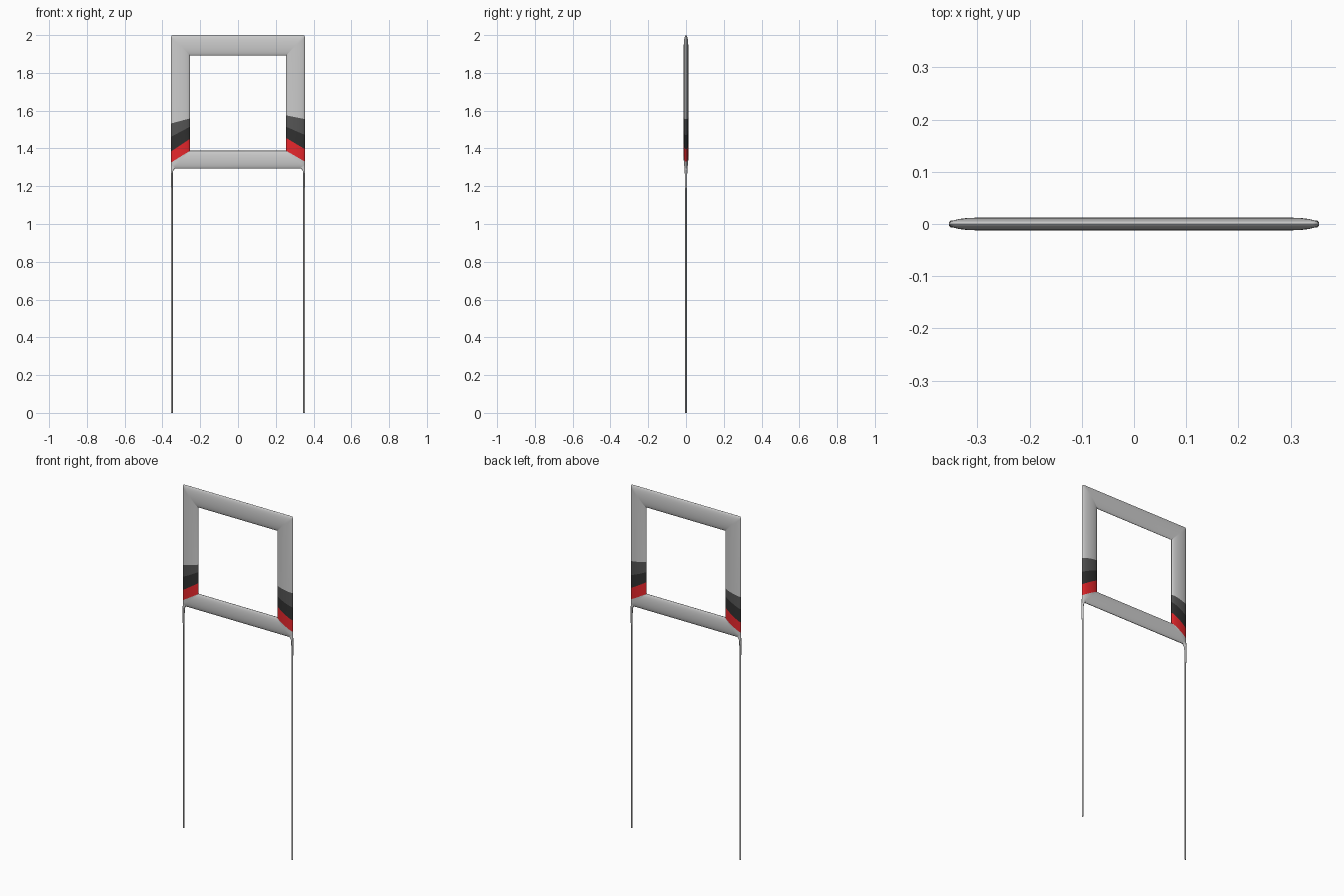
import bpy, bmesh, math

if "Cube" in bpy.data.objects:
    bpy.data.objects.remove(bpy.data.objects["Cube"])

N = 28            # points around the lens-shaped section
HALF = 0.012      # half thickness of the frame
OUT, INN = 0.355, 0.254
TOP, TOP_IN, BOT_IN, BOT = 2.0, 1.891, 1.388, 1.293


def material(name, rgb):
    m = bpy.data.materials.new(name)
    m.diffuse_color = (*rgb, 1)
    m.use_nodes = True
    m.node_tree.nodes["Principled BSDF"].inputs["Base Color"].default_value = m.diffuse_color
    return m


def loft(name, stations, mat=None, keep_caps=False):
    """Skin elliptical sections; station = (outer xz, inner xz, half thickness)."""
    bm = bmesh.new()
    rings = []
    for (ox, oz), (ix, iz), h in stations:
        ring = []
        for k in range(N):
            a = 2 * math.pi * k / N
            t = (1 - math.cos(a)) / 2
            ring.append(bm.verts.new((ox + (ix - ox) * t, h * math.sin(a), oz + (iz - oz) * t)))
        rings.append(ring)
    for r, s in zip(rings, rings[1:]):
        for k in range(N):
            j = (k + 1) % N
            bm.faces.new((r[k], r[j], s[j], s[k]))
    bm.faces.new(rings[0])
    bm.faces.new(rings[-1])
    bmesh.ops.remove_doubles(bm, verts=bm.verts[:], dist=1e-5)
    bmesh.ops.recalc_face_normals(bm, faces=bm.faces[:])
    if not keep_caps:
        caps = [f for f in bm.faces if len(f.verts) > 4]
        bmesh.ops.delete(bm, geom=caps, context='FACES_ONLY')
    me = bpy.data.meshes.new(name)
    bm.to_mesh(me)
    bm.free()
    ob = bpy.data.objects.new(name, me)
    bpy.context.collection.objects.link(ob)
    if mat:
        me.materials.append(mat)
    bpy.ops.object.select_all(action='DESELECT')
    ob.select_set(True)
    bpy.context.view_layer.objects.active = ob
    bpy.ops.object.shade_smooth_by_angle(angle=math.radians(50))


def post(side, zo, zi):
    return ((side * OUT, zo), (side * INN, zi), HALF)


def corner(side, z_out, z_in, up, r=0.012):
    """Small rounded outer corner fanning about the inner corner."""
    pts = []
    for i in range(5):
        a = math.pi / 2 * i / 4
        x = OUT - r + r * math.cos(a)
        z = z_out - up * (r - r * math.sin(a))
        pts.append(((side * x, z), (side * INN, z_in), HALF))
    return pts


# Painted band edges from top to bottom: (outer z, inner z)
EDGES = {
    -1: [(1.532, 1.559), (1.461, 1.515), (1.384, 1.451), (1.325, BOT_IN)],
    1: [(1.555, 1.575), (1.471, 1.515), (1.396, 1.456), (1.330, BOT_IN)],
}
BANDS = [("dark_grey_band", material("dark_grey", (0.09, 0.09, 0.09))),
         ("black_band", material("black", (0.03, 0.03, 0.03))),
         ("red_band", material("red", (0.8, 0.02, 0.025)))]

# Upper frame: both posts and the top bar
loft("upper_frame",
     [post(-1, *EDGES[-1][0])] + corner(-1, TOP, TOP_IN, 1)
     + corner(1, TOP, TOP_IN, 1)[::-1] + [post(1, *EDGES[1][0])])

# Bottom bar
loft("bottom_bar",
     [post(-1, *EDGES[-1][3])] + corner(-1, BOT, BOT_IN, -1)
     + corner(1, BOT, BOT_IN, -1)[::-1] + [post(1, *EDGES[1][3])])

for side, label in ((-1, "left"), (1, "right")):
    # Painted bands on the post
    for i, (name, mat) in enumerate(BANDS):
        loft(f"{label}_{name}", [post(side, *EDGES[side][i]), post(side, *EDGES[side][i + 1])], mat)
    # Thin leg flaring into the frame corner
    profile = [(0.0, 0.345, 0.004), (1.185, 0.345, 0.004), (1.195, 0.345, 0.006),
               (1.265, 0.345, 0.0065), (1.28, 0.343, 0.007), (1.289, 0.338, 0.007),
               (1.296, 0.328, 0.007), (1.33, 0.315, 0.007)]
    loft(f"{label}_leg",
         [((side * OUT, z), (side * x, z), h) for z, x, h in profile], keep_caps=True)
